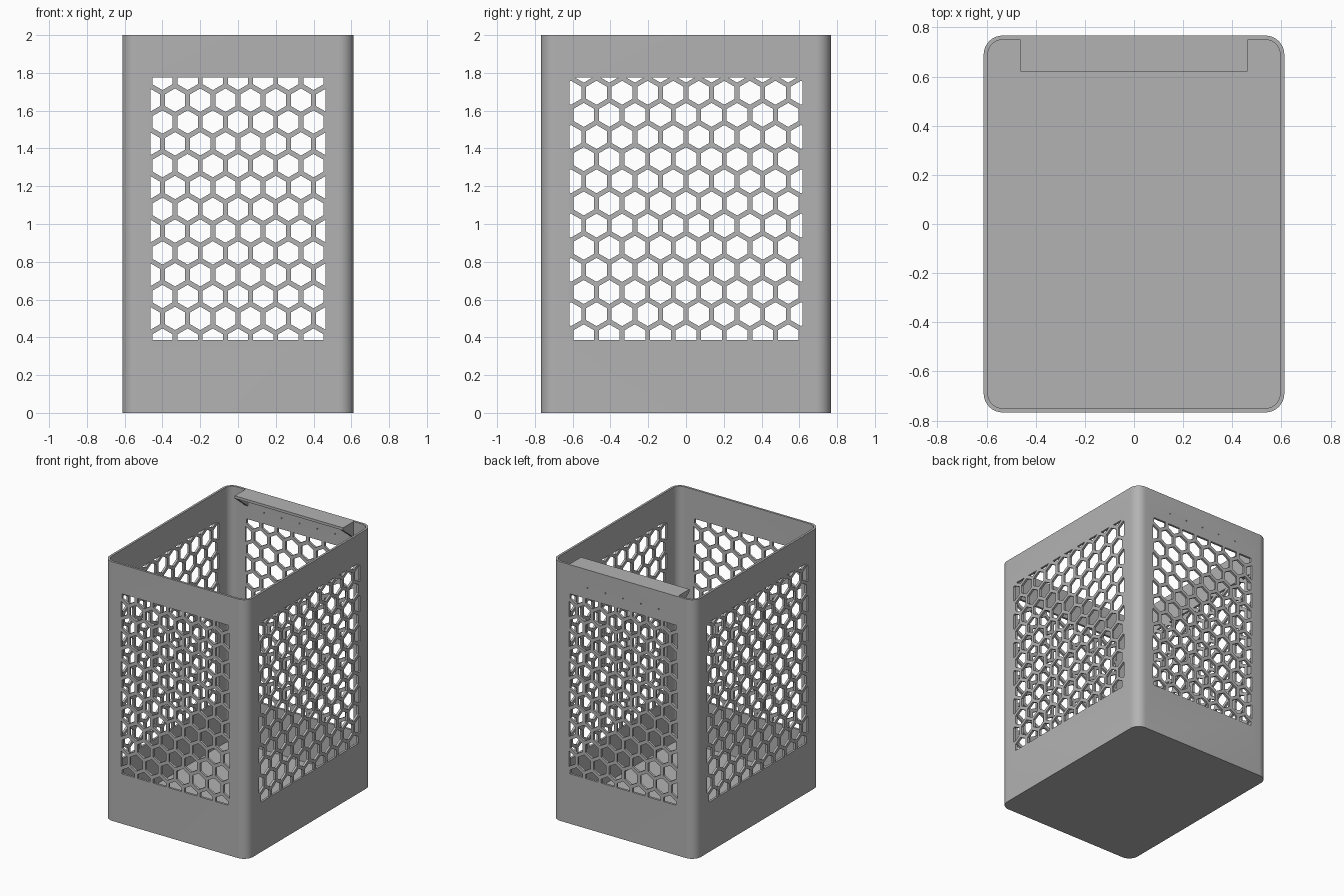
import bpy, bmesh, math
from mathutils import Vector

if "Cube" in bpy.data.objects:
    bpy.data.objects.remove(bpy.data.objects["Cube"])

HX, HY, H = 0.612, 0.767, 2.0      # half width, half depth, height
WALL, FLOOR, R = 0.017, 0.03, 0.077
Z0, Z1 = 0.385, 1.775              # window bottom and top

grey = bpy.data.materials.new("plain grey")
grey.use_nodes = True
grey.diffuse_color = (0.45, 0.45, 0.45, 1)
grey.node_tree.nodes["Principled BSDF"].inputs["Base Color"].default_value = (0.45, 0.45, 0.45, 1)


def make_object(name, bm):
    bmesh.ops.recalc_face_normals(bm, faces=bm.faces)
    mesh = bpy.data.meshes.new(name)
    bm.to_mesh(mesh)
    bm.free()
    mesh.materials.append(grey)
    ob = bpy.data.objects.new(name, mesh)
    bpy.context.collection.objects.link(ob)
    return ob


def prism(bm, outline, offset):
    """Extrude a closed 3D outline along an offset vector."""
    face = bm.faces.new([bm.verts.new(p) for p in outline])
    new = bmesh.ops.extrude_face_region(bm, geom=[face])["geom"]
    bmesh.ops.translate(bm, vec=offset, verts=[v for v in new if isinstance(v, bmesh.types.BMVert)])


def rounded_rect(hx, hy, r, z, steps=10):
    pts = []
    for k, (sx, sy) in enumerate([(1, 1), (-1, 1), (-1, -1), (1, -1)]):
        for i in range(steps + 1):
            a = math.pi / 2 * (k + i / steps)
            pts.append((sx * (hx - r) + r * math.cos(a), sy * (hy - r) + r * math.sin(a), z))
    return pts


def clip(poly, axis, limit, sign):
    """Keep the part of a 2D polygon on one side of an axis-aligned line."""
    out = []
    for p, q in zip(poly, poly[1:] + poly[:1]):
        dp, dq = sign * (limit - p[axis]), sign * (limit - q[axis])
        if dp >= 0:
            out.append(p)
        if dp * dq < 0:
            t = dp / (dp - dq)
            out.append(tuple(a + t * (b - a) for a, b in zip(p, q)))
    return out


def honeycomb(half, pitch, row, first_z, shift, radius):
    """2D hexagons trimmed to the window rectangle."""
    cells = []
    for j in range(14):
        z = first_z - j * row
        for i in range(-6, 7):
            x = (i + 0.5 * ((j + shift) % 2)) * pitch
            poly = [(x + radius * math.sin(k * math.pi / 3), z + radius * math.cos(k * math.pi / 3))
                    for k in range(6)]
            for axis, limit, sign in ((0, half, 1), (0, -half, -1), (1, Z1, 1), (1, Z0, -1)):
                poly = clip(poly, axis, limit, sign)
            if len(poly) > 2 and max(p[0] for p in poly) - min(p[0] for p in poly) > 0.004:
                cells.append(poly)
    return cells


def cut(target, bm):
    cutter = make_object("cutter", bm)
    cutter.hide_render = True
    mod = target.modifiers.new("cut", "BOOLEAN")
    mod.operation, mod.solver, mod.object = "DIFFERENCE", "EXACT", cutter
    bpy.context.view_layer.objects.active = target
    bpy.ops.object.modifier_apply(modifier=mod.name)
    bpy.data.objects.remove(cutter)


# Open-topped container with rounded corners
bm = bmesh.new()
prism(bm, rounded_rect(HX, HY, R, 0), (0, 0, H))
basket = make_object("basket", bm)
bm = bmesh.new()
prism(bm, rounded_rect(HX - WALL, HY - WALL, R - WALL, FLOOR), (0, 0, H))
cut(basket, bm)

# Honeycomb windows in front and back
bm = bmesh.new()
for cell in honeycomb(0.463, 0.1333, 0.1155, 1.771, 0, 0.062):
    prism(bm, [(x, -1, z) for x, z in cell], (0, 2, 0))
cut(basket, bm)

# Honeycomb windows in both sides
bm = bmesh.new()
for cell in honeycomb(0.617, 0.1353, 0.1172, 1.812, 0, 0.0635):
    prism(bm, [(-1, y, z) for y, z in cell], (2, 0, 0))
cut(basket, bm)

# Row of pin holes above the back window
bm = bmesh.new()
for i in range(-2, 3):
    ring = [(i * 0.152 + 0.005 * math.cos(k * math.pi / 4), 0.7, 1.86 + 0.005 * math.sin(k * math.pi / 4))
            for k in range(8)]
    prism(bm, ring, (0, 0.2, 0))
cut(basket, bm)

# Shelf under the back rim, with a triangular bracket at each end
SHELF, FRONT, BACK = 0.463, 0.62, HY - WALL / 2
bm = bmesh.new()
prism(bm, [(-SHELF, FRONT, H), (SHELF, FRONT, H), (SHELF, BACK, H), (-SHELF, BACK, H)], (0, 0, -0.02))
shelf = make_object("rim_shelf", bm)
for side, sign in (("left", 1), ("right", -1)):
    bm = bmesh.new()
    x = sign * SHELF
    prism(bm, [(x, FRONT, H - 0.02), (x, BACK, H - 0.02), (x, BACK, H - 0.13)], (-sign * 0.025, 0, 0))
    make_object(side + "_bracket", bm)

# Smooth rounded corners, keep edges sharp
bpy.ops.object.select_all(action="DESELECT")
basket.select_set(True)
bpy.context.view_layer.objects.active = basket
bpy.ops.object.shade_smooth_by_angle(angle=math.radians(30))
